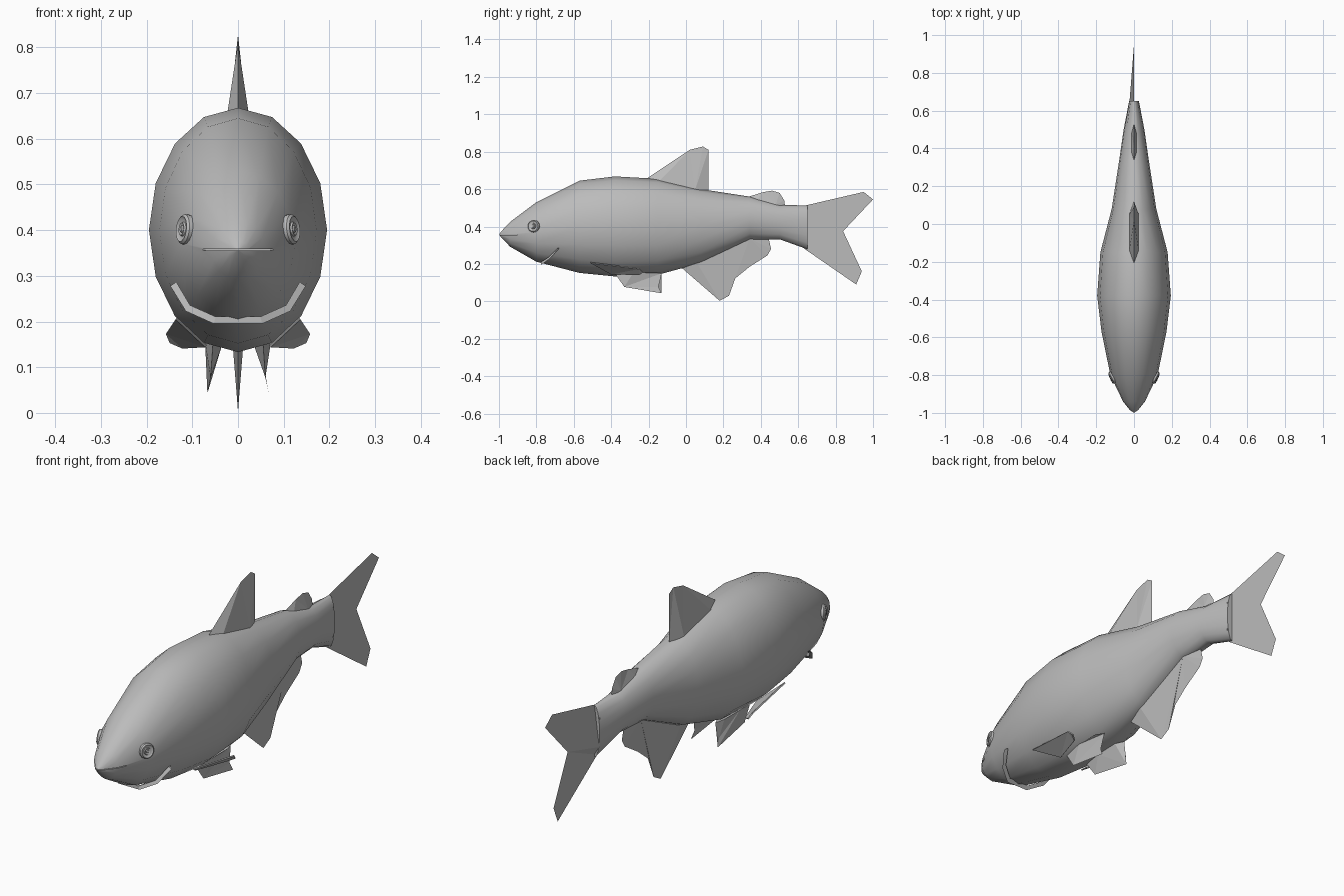
import bpy, bmesh, math
from mathutils import Vector

if "Cube" in bpy.data.objects:
    bpy.data.objects.remove(bpy.data.objects["Cube"])

grey = bpy.data.materials.new("fish grey")
grey.diffuse_color = (0.5, 0.5, 0.5, 1)
grey.use_nodes = True
grey.node_tree.nodes["Principled BSDF"].inputs["Base Color"].default_value = grey.diffuse_color


def finish(name, bm, angle=None):
    bmesh.ops.recalc_face_normals(bm, faces=bm.faces)
    me = bpy.data.meshes.new(name)
    bm.to_mesh(me)
    bm.free()
    me.materials.append(grey)
    ob = bpy.data.objects.new(name, me)
    bpy.context.collection.objects.link(ob)
    if angle:
        bpy.ops.object.select_all(action='DESELECT')
        ob.select_set(True)
        bpy.context.view_layer.objects.active = ob
        bpy.ops.object.shade_smooth_by_angle(angle=math.radians(angle))
    return ob


# Body: 16-sided loft, each station is y, top, bottom, half width
SIDES = 16
stations = [(-.985, .377, .338, .022), (-.94, .425, .292, .058),
            (-.8, .53, .212, .125), (-.57, .645, .152, .172),
            (-.38, .668, .133, .195), (-.15, .655, .142, .178),
            (.08, .6, .205, .118), (.34, .56, .328, .078),
            (.5, .515, .332, .055), (.65, .513, .278, .026)]
bm = bmesh.new()
rings = []
for y, top, bot, w in stations:
    mid, h = (top + bot) / 2, (top - bot) / 2
    rings.append([bm.verts.new((w * math.cos(a), y, mid + h * math.sin(a)))
                  for a in (2 * math.pi * i / SIDES for i in range(SIDES))])
nose = bm.verts.new((0, -1, .357))
for i in range(SIDES):
    j = (i + 1) % SIDES
    bm.faces.new((nose, rings[0][i], rings[0][j]))
    for r, s in zip(rings, rings[1:]):
        bm.faces.new((r[i], s[i], s[j], r[j]))
bm.faces.new(rings[-1])
body = finish("body", bm, 60)

# Mouth slit cut into the nose
bm = bmesh.new()
bmesh.ops.create_cube(bm, size=1)
for v in bm.verts:
    v.co = Vector((v.co.x * .4, -.98 + v.co.y * .16, .357 + v.co.z * .003))
cutter = finish("mouth_cutter", bm)
cutter.hide_render = True
cutter.hide_set(True)
cut = body.modifiers.new("mouth", 'BOOLEAN')
cut.operation, cut.solver, cut.object = 'DIFFERENCE', 'EXACT', cutter


# Fins: thick at the root, tapering to a sharp rim. root = (y, z, half thickness)
def fin(name, root, rim):
    bm = bmesh.new()
    edge = [bm.verts.new((0, y, z)) for y, z in rim]
    front = bm.verts.new((0, *root[0][:2]))
    back = bm.verts.new((0, *root[-1][:2]))
    sides = []
    for s in (1, -1):
        mids = [bm.verts.new((s * t, y, z)) for y, z, t in root[1:-1]]
        bm.faces.new([front] + mids + [back] + edge[::-1])
        sides.append(mids)
    bm.faces.new([front] + sides[0] + [back] + sides[1][::-1])
    bmesh.ops.triangulate(bm, faces=bm.faces[:])
    return finish(name, bm)


fin("dorsal_fin", [(-.22, .65, 0), (-.14, .645, .025), (.05, .6, .025), (.12, .585, 0)],
    [(.02, .81), (.09, .828), (.12, .81)])
fin("adipose_fin", [(.32, .555, 0), (.38, .545, .013), (.48, .515, .013), (.53, .505, 0)],
    [(.41, .583), (.46, .592), (.5, .58), (.525, .54)])
fin("anal_fin", [(-.03, .185, 0), (.06, .205, .016), (.34, .335, .014), (.44, .345, 0)],
    [(.18, .003), (.23, .03), (.26, .12), (.34, .185), (.435, .245), (.455, .28)])
fin("tail_fin", [(.64, .513, 0), (.645, .46, .024), (.645, .33, .024), (.63, .283, 0)],
    [(.95, .585), (1, .545), (.84, .375), (.94, .16), (.91, .09)][0:5])


# Paired blades mirrored across the body
def blades(name, pts, thick):
    for side, s in (("right", 1), ("left", -1)):
        bm = bmesh.new()
        f = bm.faces.new([bm.verts.new((s * x, y, z)) for x, y, z in pts])
        bmesh.ops.triangulate(bm, faces=[f])
        ob = finish(f"{side}_{name}", bm)
        m = ob.modifiers.new("thickness", 'SOLIDIFY')
        m.thickness, m.offset = thick, 0


blades("pectoral_fin", [(.135, -.51, .207), (.156, -.25, .175), (.148, -.23, .155),
                        (.12, -.25, .143), (.07, -.4, .146)], .006)

# Pelvic fins: wedge with a broad root under the belly
for side, s in (("right", 1), ("left", -1)):
    bm = bmesh.new()
    root = [bm.verts.new((s * x, y, z)) for x, y, z in
            [(.055, -.38, .15), (.072, -.28, .155), (.072, -.17, .155),
             (.055, -.13, .15), (.036, -.17, .15), (.036, -.28, .145)]]
    tip = [bm.verts.new((s * x, y, z)) for x, y, z in
           [(.06, -.33, .077), (.067, -.13, .043), (.061, -.147, .078)]]
    bm.faces.new(root)
    bm.faces.new([root[0], root[1], root[2], root[3], tip[2], tip[1], tip[0]])
    bm.faces.new([root[0], root[5], root[4], root[3], tip[2], tip[1], tip[0]])
    bmesh.ops.triangulate(bm, faces=bm.faces[:])
    finish(f"{side}_pelvic_fin", bm)

# Gill edges: thin raised strip under the head
gill = [(-.145, -.685, .28), (-.112, -.735, .226), (-.052, -.775, .199),
        (.052, -.775, .199), (.112, -.735, .226), (.145, -.685, .28)]
bm = bmesh.new()
strip = []
for x, y, z in gill:
    out = Vector((x, 0, z - .38)).normalized()
    p = Vector((x, y, z))
    strip.append([bm.verts.new(q) for q in
                  (p - out * .012, p + out * .004, p - out * .012 + Vector((0, .012, 0)))])
for a, b in zip(strip, strip[1:]):
    for i in range(3):
        j = (i + 1) % 3
        bm.faces.new((a[i], a[j], b[j], b[i]))
finish("gill_edge", bm, 30)

# Eyes: two rings and a domed pupil lathed around the outward direction
profile = [(.033, -.012), (.033, .002), (.028, .007), (.022, .003),
           (.016, .003), (.014, .007), (.008, .005), (.006, .008)]
for side, s in (("right", 1), ("left", -1)):
    bm = bmesh.new()
    loops = []
    for r, d in profile:
        loops.append([bm.verts.new((r * math.cos(a), r * math.sin(a), d))
                      for a in (2 * math.pi * i / 16 for i in range(16))])
    for a, b in zip(loops, loops[1:]):
        for i in range(16):
            j = (i + 1) % 16
            bm.faces.new((a[i], a[j], b[j], b[i]))
    bm.faces.new(loops[-1])
    bm.faces.new(loops[0])
    ob = finish(f"{side}_eye", bm, 40)
    ob.location = (s * .118, -.815, .402)
    ob.rotation_euler = Vector((s * .9, -.4, .1)).to_track_quat('Z', 'Y').to_euler()
